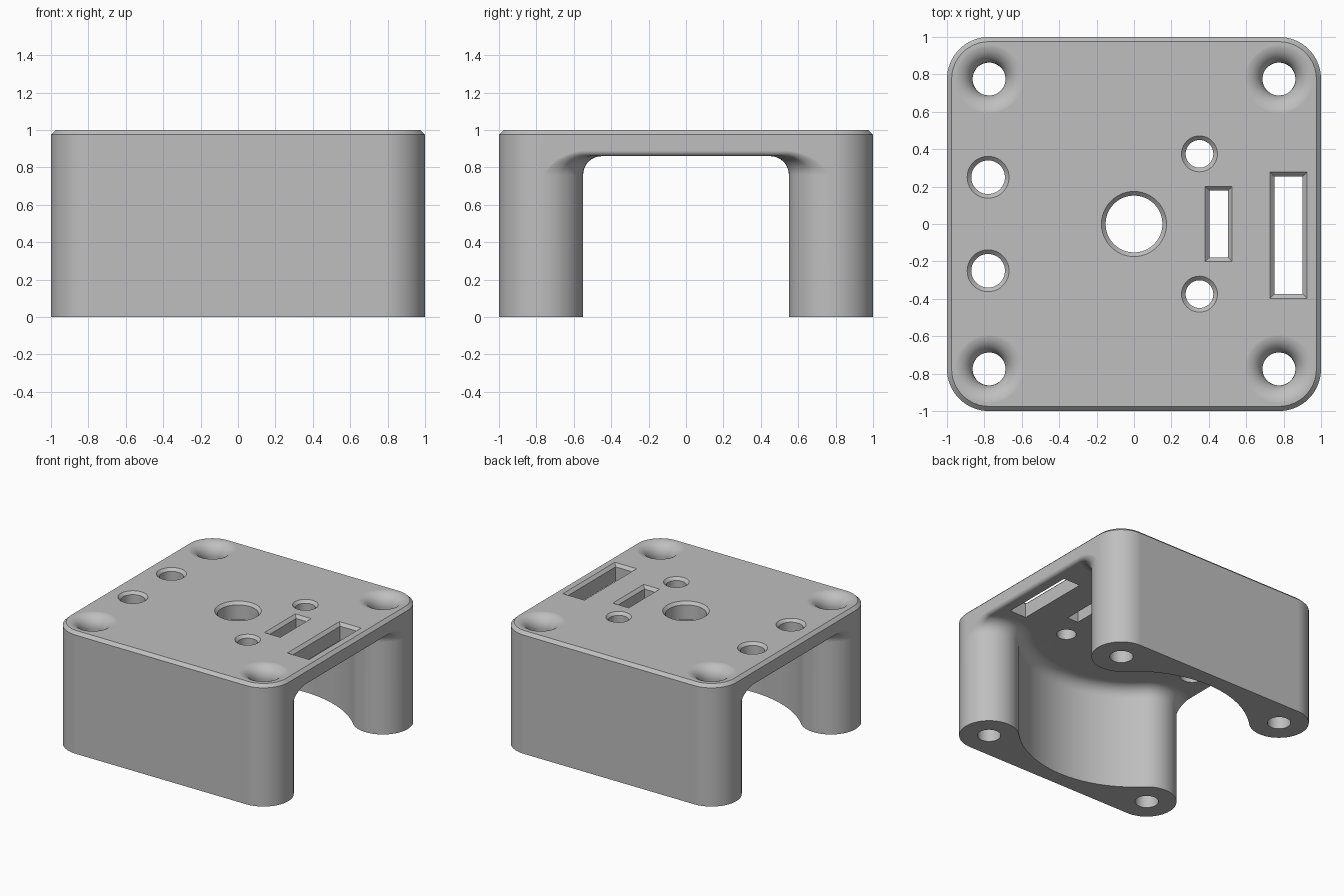
import bpy, bmesh
from math import sin, cos, pi, sqrt, acos

cube = bpy.data.objects.get("Cube")
if cube:
    bpy.data.objects.remove(cube, do_unlink=True)

BOSS = 0.775                       # corner post centre
POST = 0.225                       # corner post radius
BORE = BOSS * sqrt(2) - POST       # round cavity, tangent to the posts
FILLET, CEILING = 0.1, 0.86
LIP = 0.03                         # rounding of the arch's outer edge


def to_object(bm, name):
    bmesh.ops.recalc_face_normals(bm, faces=bm.faces)
    mesh = bpy.data.meshes.new(name)
    bm.to_mesh(mesh)
    bm.free()
    obj = bpy.data.objects.new(name, mesh)
    bpy.context.collection.objects.link(obj)
    return obj


def loft(bm, rings):
    """Skin closed rings of equal length and cap both ends."""
    rows = [[bm.verts.new(p) for p in ring] for ring in rings]
    n = len(rows[0])
    for a, b in zip(rows, rows[1:]):
        for i in range(n):
            j = (i + 1) % n
            bm.faces.new((a[i], a[j], b[j], b[i]))
    bm.faces.new(rows[0])
    bm.faces.new(rows[-1])


def circle(x, y, r, z, n=48):
    return [(x + r * cos(2 * pi * i / n), y + r * sin(2 * pi * i / n), z) for i in range(n)]


def rectangle(x0, x1, y0, y1, z, grow):
    x0, x1, y0, y1 = x0 - grow, x1 + grow, y0 - grow, y1 + grow
    return [(x0, y0, z), (x1, y0, z), (x1, y1, z), (x0, y1, z)]


def rounded_square(inset, z, n=16):
    pts = []
    for k, (sx, sy) in enumerate([(1, 1), (-1, 1), (-1, -1), (1, -1)]):
        for i in range(n + 1):
            a = pi / 2 * (k + i / n)
            r = POST - inset
            pts.append((sx * BOSS + r * cos(a), sy * BOSS + r * sin(a), z))
    return pts


def cavity_half(d):
    """Outline from the middle outwards, offset by d into the cavity."""
    pts = []
    for i in range(17):                                   # round bore
        a = pi / 2 - pi / 4 * i / 16
        pts.append(((BORE - d) * cos(a), (BORE - d) * sin(a)))
    r = POST + d
    end = 2 * pi - acos((1 - LIP - BOSS) / r)
    for i in range(1, 17):                                # round post
        a = 1.25 * pi + (end - 1.25 * pi) * i / 16
        pts.append((BOSS + r * cos(a), BOSS + r * sin(a)))
    for i in range(1, 7):                                 # rounded lip
        x = 1 - LIP + LIP * sin(pi / 2 * i / 6)
        pts.append((x, BOSS - sqrt(max(0, r * r - (x - BOSS) ** 2))))
    pts.append((1.05, pts[-1][1]))
    return pts


def cavity_row(d, z):
    half = cavity_half(d)
    row = []
    for x, y in [(-x, y) for x, y in half[:0:-1]] + half:
        t = min(1, max(0, (abs(x) - 1 + LIP) / LIP))
        ramp = min(1, max(0, (z - CEILING + FILLET) / 0.05))
        row.append((x, y, z + ramp * LIP * (1 - sqrt(1 - t * t))))
    return row + [(x, -y, zz) for x, y, zz in reversed(row)]


# Solid block with chamfered top edge
bm = bmesh.new()
loft(bm, [rounded_square(0, 0), rounded_square(0, 0.975), rounded_square(0.025, 1)])
body = to_object(bm, "bracket_body")

# Cavity between the legs, filleted into the ceiling
bm = bmesh.new()
levels = [(0, -0.1)]
for i in range(11):
    a = pi / 2 * i / 10
    levels.append((FILLET * (1 - cos(a)), CEILING - FILLET + FILLET * sin(a)))
rows = [[bm.verts.new(p) for p in cavity_row(d, z)] for d, z in levels]
n = len(rows[0])
for a, b in zip(rows, rows[1:]):
    for i in range(n):
        j = (i + 1) % n
        bm.faces.new((a[i], a[j], b[j], b[i]))
bm.faces.new(rows[0])
for i in range(n // 2 - 1):
    top = rows[-1]
    bm.faces.new((top[i], top[i + 1], top[n - 2 - i], top[n - 1 - i]))
cavity = to_object(bm, "cavity_cutter")

# Holes and slots
bm = bmesh.new()
for sx in (-1, 1):                                        # flared screw holes
    for sy in (-1, 1):
        x, y, r, f = sx * BOSS, sy * BOSS, 0.088, 0.1
        rings = [circle(x, y, r, -0.1)]
        for i in range(9):
            a = pi / 2 * i / 9
            rings.append(circle(x, y, r + f * (1 - cos(a)), 1 - f + f * sin(a)))
        rings += [circle(x, y, r + f, 1.0005), circle(x, y, r + f, 1.1)]
        loft(bm, rings)
for x, y, r in [(0, 0, 0.152), (-0.78, 0.25, 0.09), (-0.78, -0.25, 0.09),
                (0.35, 0.375, 0.074), (0.35, -0.375, 0.074)]:
    c = 0.022                                             # chamfered round holes
    loft(bm, [circle(x, y, r, 0.5), circle(x, y, r, 1 - c),
              circle(x, y, r + c, 1), circle(x, y, r + c, 1.1)])
for slot in [(0.403, 0.502, -0.178, 0.178), (0.75, 0.902, -0.375, 0.255)]:
    c = 0.023                                             # chamfered slots
    loft(bm, [rectangle(*slot, 0.5, 0), rectangle(*slot, 1 - c, 0),
              rectangle(*slot, 1, c), rectangle(*slot, 1.1, c)])
holes = to_object(bm, "hole_cutter")

# Cut, then discard the cutters
bpy.context.view_layer.objects.active = body
body.select_set(True)
for cutter in (cavity, holes):
    mod = body.modifiers.new("cut", 'BOOLEAN')
    mod.operation, mod.solver, mod.object = 'DIFFERENCE', 'EXACT', cutter
    bpy.ops.object.modifier_apply(modifier=mod.name)
    bpy.data.objects.remove(cutter, do_unlink=True)

# Plain grey finish
mat = bpy.data.materials.new("plain_grey")
mat.use_nodes = True
grey = (0.52, 0.52, 0.52, 1)
mat.diffuse_color = grey
mat.node_tree.nodes["Principled BSDF"].inputs["Base Color"].default_value = grey
body.data.materials.clear()
body.data.materials.append(mat)
for face in body.data.polygons:
    face.material_index = 0
bpy.ops.object.shade_smooth_by_angle(angle=pi / 6)
weighted = body.modifiers.new("even_shading", 'WEIGHTED_NORMAL')
weighted.keep_sharp = True
